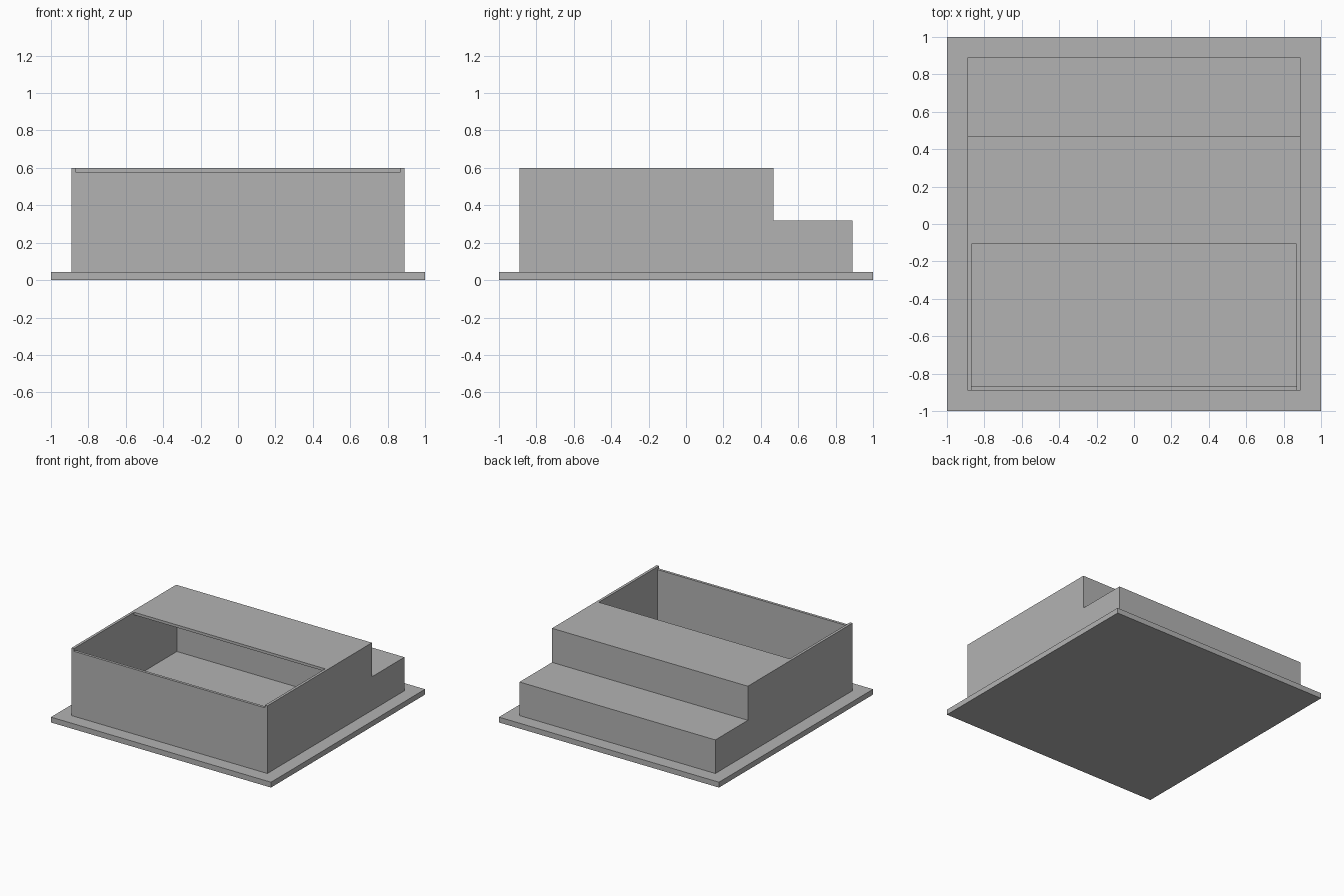
import bpy
import bmesh

default = bpy.data.objects.get("Cube")
if default:
    bpy.data.objects.remove(default, do_unlink=True)

# Single plain grey
grey = bpy.data.materials.new("plain_grey")
grey.use_nodes = True
grey.diffuse_color = (0.45, 0.45, 0.45, 1)
grey.node_tree.nodes["Principled BSDF"].inputs["Base Color"].default_value = grey.diffuse_color


def extrude_profile(name, profile, half_width):
    """Extrude a side (y, z) profile symmetrically along x."""
    bm = bmesh.new()
    face = bm.faces.new([bm.verts.new((-half_width, y, z)) for y, z in profile])
    result = bmesh.ops.extrude_face_region(bm, geom=[face])
    moved = [v for v in result["geom"] if isinstance(v, bmesh.types.BMVert)]
    bmesh.ops.translate(bm, verts=moved, vec=(2 * half_width, 0, 0))
    bmesh.ops.recalc_face_normals(bm, faces=bm.faces)
    mesh = bpy.data.meshes.new(name)
    bm.to_mesh(mesh)
    bm.free()
    mesh.materials.append(grey)
    obj = bpy.data.objects.new(name, mesh)
    bpy.context.collection.objects.link(obj)
    return obj


base_top = 0.044
top = 0.6
wall = 0.022
half = 0.89       # half size of the body
step_y = 0.468    # where the tall part ends
step_z = 0.32
roof_edge = -0.108
floor = base_top + wall
ceiling = top - wall

# Thin square base plate
extrude_profile("base_plate", [(-1, 0), (1, 0), (1, base_top), (-1, base_top)], 1)

# Body with a lower step at the back
body = extrude_profile("stepped_body", [
    (-half, base_top), (half, base_top), (half, step_z),
    (step_y, step_z), (step_y, top), (-half, top)], half)

# Hollow running under the roof, open above, with a lowered front wall
cutter = extrude_profile("hollow_cutter", [
    (wall - half, floor), (step_y - wall, floor), (step_y - wall, ceiling),
    (roof_edge, ceiling), (roof_edge, 0.7), (-1, 0.7),
    (-1, ceiling), (wall - half, ceiling)], half - wall)
cutter.hide_render = True

cut = body.modifiers.new("hollow", "BOOLEAN")
cut.operation = "DIFFERENCE"
cut.solver = "EXACT"
cut.object = cutter

# Apply the cut and drop the helper
bpy.context.view_layer.objects.active = body
bpy.ops.object.modifier_apply(modifier=cut.name)
bpy.data.objects.remove(cutter, do_unlink=True)
